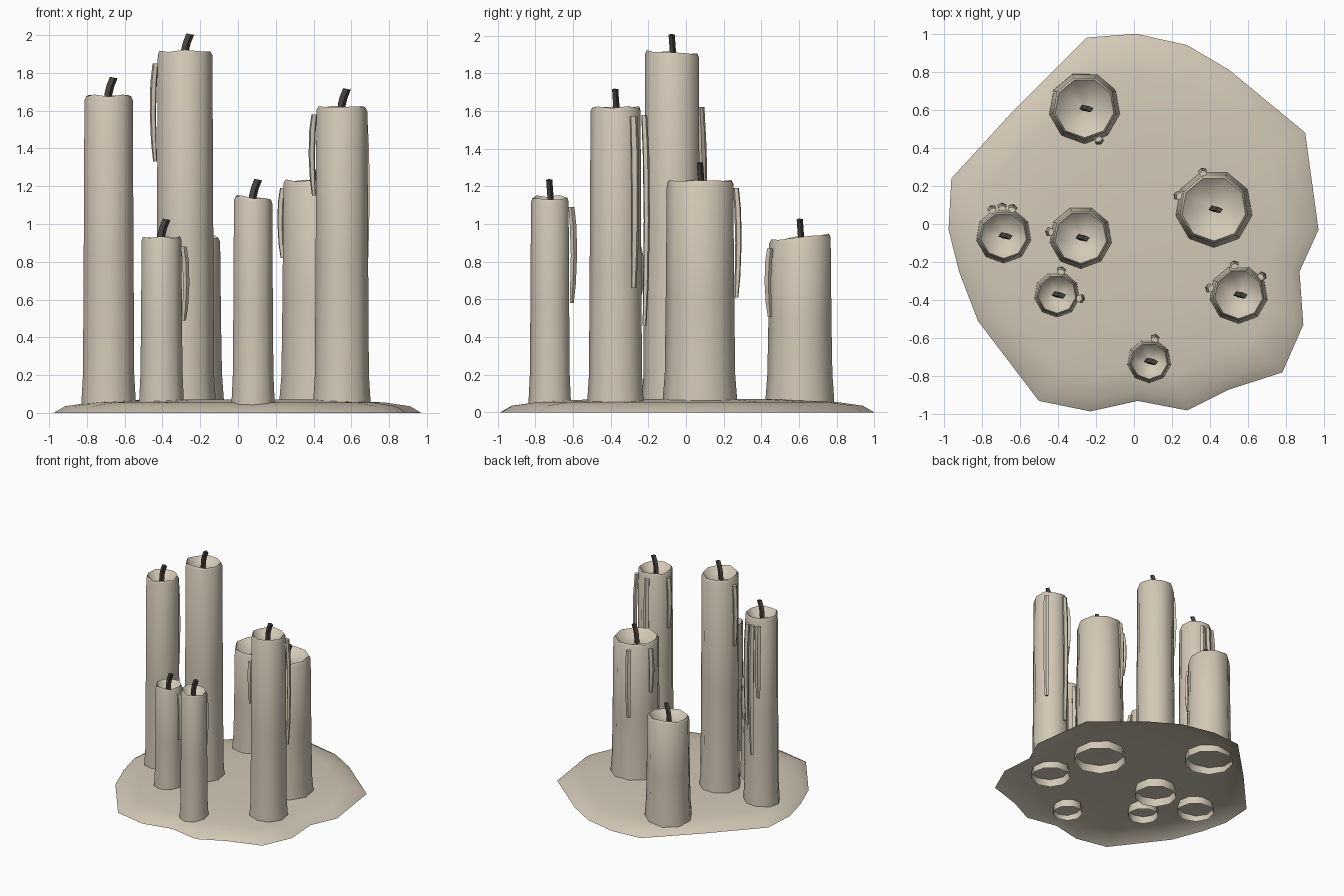
import bpy, bmesh
from math import radians, cos, sin, pi
from mathutils import Vector

cube = bpy.data.objects.get("Cube")
if cube:
    bpy.data.objects.remove(cube)


def material(name, rgb):
    m = bpy.data.materials.new(name)
    m.use_nodes = True
    m.diffuse_color = (*rgb, 1)
    m.node_tree.nodes["Principled BSDF"].inputs["Base Color"].default_value = (*rgb, 1)
    return m


WAX = material("ivory wax", (0.65, 0.58, 0.47))
WICK = material("charred wick", (0.07, 0.058, 0.05))


def loft(name, rings, mat, start=False, end=False, angle=50):
    """Skin a list of counter-clockwise rings, from bottom to top."""
    bm = bmesh.new()
    rows = [[bm.verts.new(p) for p in ring] for ring in rings]
    n = len(rows[0])
    for low, high in zip(rows, rows[1:]):
        for i in range(n):
            j = (i + 1) % n
            bm.faces.new((low[i], low[j], high[j], high[i]))
    if start:
        bm.faces.new(rows[0][::-1])
    if end:
        bm.faces.new(rows[-1])
    mesh = bpy.data.meshes.new(name)
    bm.to_mesh(mesh)
    bm.free()
    mesh.materials.append(mat)
    obj = bpy.data.objects.new(name, mesh)
    bpy.context.collection.objects.link(obj)
    bpy.ops.object.select_all(action="DESELECT")
    obj.select_set(True)
    bpy.context.view_layer.objects.active = obj
    bpy.ops.object.shade_smooth_by_angle(angle=radians(angle))
    return obj


SIDES = 9


def candle_body(name, x, y, r, h, tilt):
    # (radius factor, height): flared foot, straight wall, rounded rim, hollow cup
    profile = [(1.13, 0), (1.12, 0.07), (1.06, 0.2), (1.03, 0.5 * h),
               (1, h - 0.02), (0.93, h), (0.6, h - 0.05), (0.1, h - 0.06)]
    rings = []
    for k, (f, z) in enumerate(profile):
        ring = []
        for i in range(SIDES):
            a = 2 * pi * i / SIDES - pi / 2
            dx, dy = r * f * cos(a), r * f * sin(a)
            lift = tilt[0] * dx + tilt[1] * dy + 0.006 * sin(5 * a + x * 9)
            ring.append((x + dx, y + dy, z + (lift if k > 3 else 0)))
        rings.append(ring)
    loft(name, rings, WAX, end=True)


def wick(name, x, y, h):
    # square cord with a slight lean at the tip
    rings = []
    for dx, dy, z in ((-0.012, 0, -0.07), (-0.006, 0, 0.01), (0.004, -0.003, 0.05), (0.022, -0.006, 0.095)):
        rings.append([(x + dx + 0.021 * cos(a), y + dy + 0.017 * sin(a), h + z - 0.2 * 0.02 * cos(a))
                      for a in (radians(15 + 90 * i) for i in range(4))])
    loft(name, rings, WICK, True, True, 30)


def drip(name, x, y, r, degrees, top, bottom):
    # bowed run of wax hanging along the wall
    out = Vector((cos(radians(degrees)), sin(radians(degrees)), 0))
    side = Vector((-out.y, out.x, 0))
    rings = []
    for t, bow, size in ((0, 0.014, 0.6), (0.2, 0.021, 0.85), (0.5, 0.026, 0.95),
                         (0.8, 0.022, 1), (1, 0.012, 0.9)):
        c = Vector((x, y, bottom + t * (top - bottom))) + out * (r + bow)
        rings.append([c + out * 0.018 * size * cos(a) + side * 0.025 * size * sin(a)
                      for a in (2 * pi * i / 5 for i in range(5))])
    loft(name, rings, WAX, True, True, 40)


# x, y, radius, height, rim tilt, drips (direction, top, bottom)
candles = {
    "back": (-0.26, 0.61, 0.168, 0.93, (0, 0.1), [(-66, 0.87, 0.51)]),
    "tallest": (-0.28, -0.07, 0.147, 1.91, (0, -0.06), [(170, 1.85, 1.33)]),
    "right": (-0.685, -0.06, 0.13, 1.68, (0, 0),
              [(72, 1.62, 0.75), (93, 1.62, 0.5), (114, 1.62, 1)]),
    "wide": (0.42, 0.08, 0.182, 1.23, (0, 0), [(160, 1.19, 0.82), (107, 1.19, 0.61)]),
    "short": (-0.405, -0.37, 0.107, 0.93, (0, 0), [(-10, 0.88, 0.49), (80, 0.88, 0.6)]),
    "front": (0.08, -0.72, 0.103, 1.14, (-0.1, 0), [(76, 1.09, 0.58)]),
    "left": (0.55, -0.37, 0.137, 1.62, (0, 0),
             [(168, 1.58, 1.15), (98, 1.58, 0.46), (38, 1.57, 0.66)]),
}
for label, (x, y, r, h, tilt, drips) in candles.items():
    candle_body(label + "_candle", x, y, r, h, tilt)
    wick(label + "_wick", x + 0.005, y, h)
    for i, (deg, top, bottom) in enumerate(drips):
        drip(f"{label}_drip_{i + 1}", x, y, r, deg, top, bottom)

# Pooled wax: an irregular, shallow dome open underneath
outline = [(0.01, 1), (0.28, 0.94), (0.5, 0.81), (0.9, 0.48), (0.97, -0.03), (0.87, -0.25),
           (0.89, -0.53), (0.78, -0.78), (0.5, -0.87), (0.28, -0.98), (0.02, -0.93),
           (-0.23, -0.985), (-0.5, -0.93), (-0.82, -0.51), (-0.92, -0.25), (-0.975, -0.03),
           (-0.96, 0.24), (-0.62, 0.61), (-0.25, 0.98)][::-1]
steps = ((1, 0), (0.94, 0.035), (0.8, 0.055), (0.5, 0.07), (0.1, 0.072))
loft("wax_pool", [[(px * s, py * s, z) for px, py in outline] for s, z in steps], WAX, end=True)
